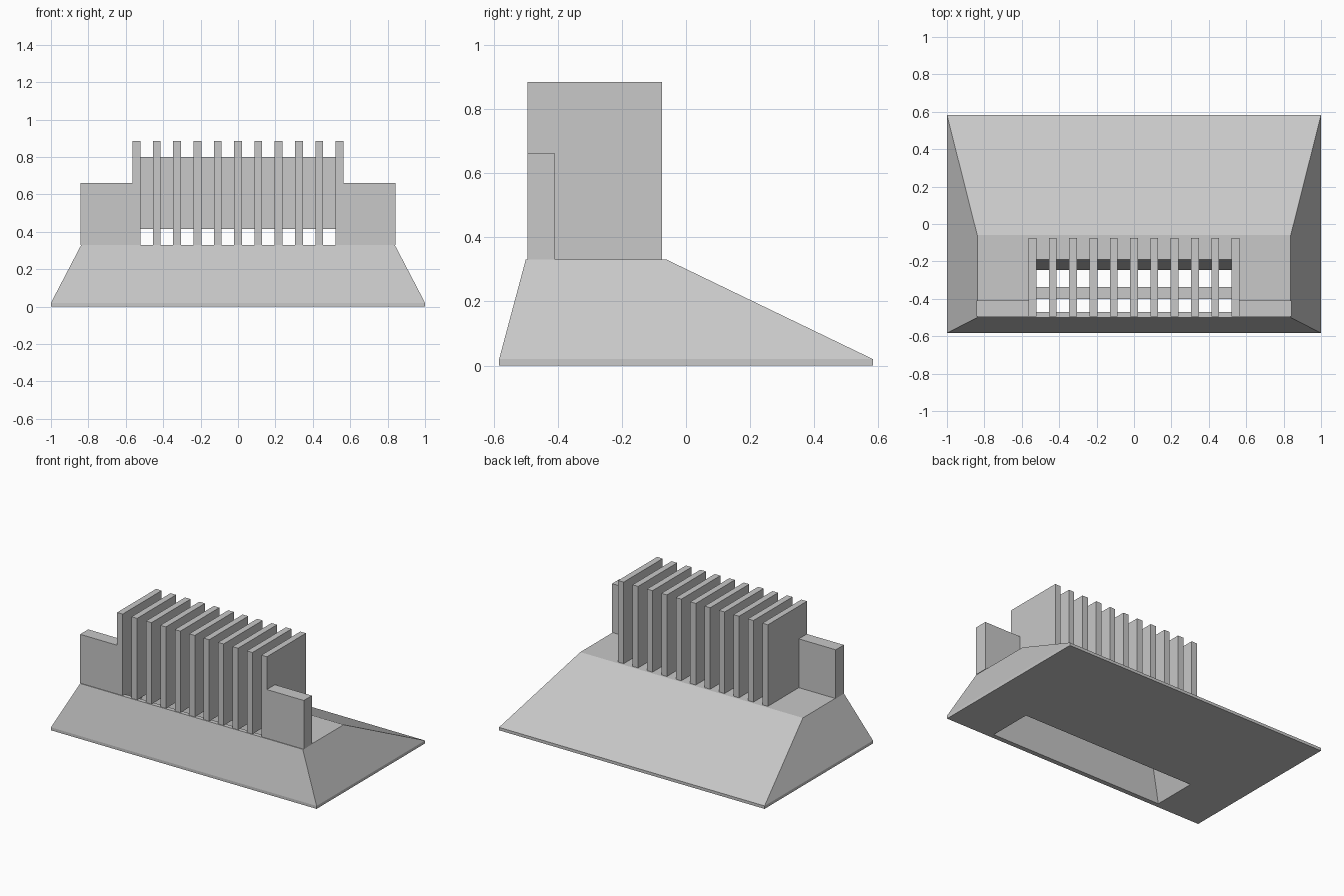
import bpy
import bmesh

if "Cube" in bpy.data.objects:
    bpy.data.objects.remove(bpy.data.objects["Cube"])

# Single plain grey
grey = bpy.data.materials.new("light grey")
grey.use_nodes = True
colour = (0.58, 0.58, 0.58, 1)
grey.diffuse_color = colour
grey.node_tree.nodes["Principled BSDF"].inputs["Base Color"].default_value = colour


def finish(name, bm):
    bmesh.ops.recalc_face_normals(bm, faces=bm.faces)
    mesh = bpy.data.meshes.new(name)
    bm.to_mesh(mesh)
    bm.free()
    mesh.materials.append(grey)
    obj = bpy.data.objects.new(name, mesh)
    bpy.context.collection.objects.link(obj)
    return obj


def box(name, x0, x1, y0, y1, z0, z1):
    bm = bmesh.new()
    bmesh.ops.create_cube(bm, size=1)
    for v in bm.verts:
        v.co.x = x1 if v.co.x > 0 else x0
        v.co.y = y1 if v.co.y > 0 else y0
        v.co.z = z1 if v.co.z > 0 else z0
    return finish(name, bm)


def ring_body(name, rings):
    """Closed body skinned around rectangular rings (half width, y0, y1, z)."""
    bm = bmesh.new()
    loops = []
    for w, y0, y1, z in rings:
        corners = ((-w, y0), (w, y0), (w, y1), (-w, y1))
        loops.append([bm.verts.new((x, y, z)) for x, y in corners])
    for i, upper in enumerate(loops):
        lower = loops[i - 1]
        for j in range(4):
            k = (j + 1) % 4
            bm.faces.new((lower[j], lower[k], upper[k], upper[j]))
    return finish(name, bm)


# Sloped base with a flared slot running through it
TOP = 0.33
ring_body("base", [
    (1.0, -0.583, 0.583, 0.0),
    (1.0, -0.583, 0.583, 0.02),
    (0.838, -0.5, -0.06, TOP),
    (0.522, -0.47, -0.19, TOP),
    (0.655, -0.55, -0.245, 0.0),
])

# Row of upright fins
FINS = 11
PITCH = 0.1086
HALF = 0.021
for i in range(FINS):
    x = (i - (FINS - 1) / 2) * PITCH
    box(f"fin_{i + 1}", x - HALF, x + HALF, -0.495, -0.075, TOP, 0.885)

# Plate joining the fins
END = PITCH * (FINS - 1) / 2
box("cross_plate", -END, END, -0.40, -0.337, 0.415, 0.80)

# Low shoulder walls at both ends
inner, outer = END + HALF, 0.842
box("left_shoulder", inner, outer, -0.495, -0.408, TOP, 0.662)
box("right_shoulder", -outer, -inner, -0.495, -0.408, TOP, 0.662)
